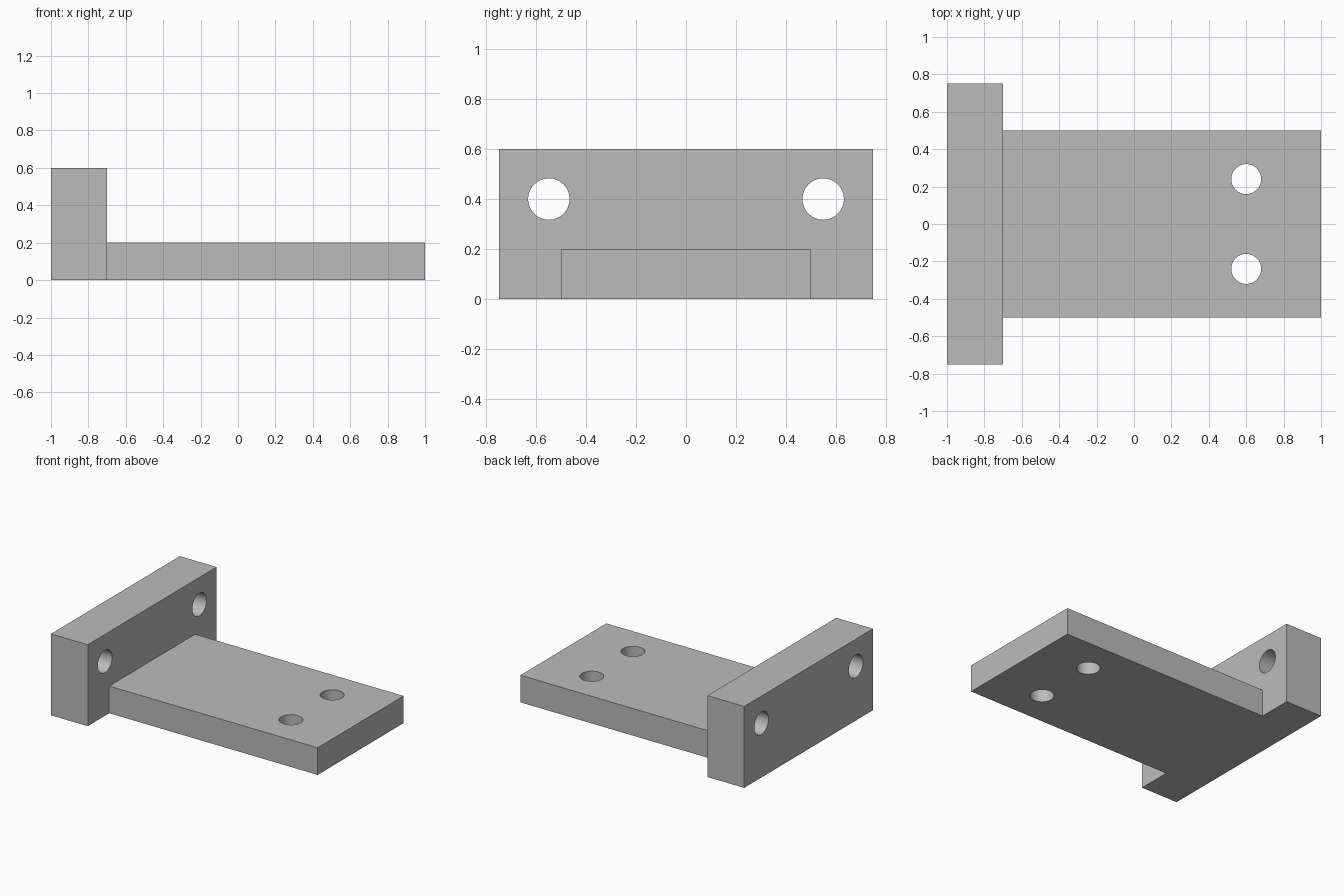
import bpy
import bmesh
import math
from mathutils import Matrix, Vector

cube = bpy.data.objects.get("Cube")
if cube:
    bpy.data.objects.remove(cube, do_unlink=True)

# Single grey material
grey = bpy.data.materials.new("plain_grey")
grey.use_nodes = True
colour = (0.5, 0.5, 0.5, 1.0)
grey.diffuse_color = colour
grey.node_tree.nodes["Principled BSDF"].inputs["Base Color"].default_value = colour

BACK, STEP, END = -1.0, -0.7, 1.0
HALF_UPRIGHT, HALF_BASE = 0.75, 0.5
BASE_H, UPRIGHT_H = 0.2, 0.6


def make_object(name, bm):
    bmesh.ops.recalc_face_normals(bm, faces=bm.faces[:])
    mesh = bpy.data.meshes.new(name)
    bm.to_mesh(mesh)
    bm.free()
    mesh.materials.append(grey)
    obj = bpy.data.objects.new(name, mesh)
    bpy.context.scene.collection.objects.link(obj)
    return obj


def raise_faces(bm, faces, height, keep):
    """Extrude faces upward and return the new caps."""
    new = bmesh.ops.extrude_face_region(bm, geom=faces)["geom"]
    verts = [g for g in new if isinstance(g, bmesh.types.BMVert)]
    bmesh.ops.translate(bm, verts=verts, vec=(0, 0, height))
    if not keep:
        old = [f for f in faces if f.is_valid]
        if old:
            bmesh.ops.delete(bm, geom=old, context="FACES_ONLY")
    return [g for g in new if isinstance(g, bmesh.types.BMFace)]


# T-shaped footprint, raised to the plate height, then the cross bar raised further
bm = bmesh.new()
inner = [bm.verts.new((STEP, y, 0)) for y in (-HALF_BASE, HALF_BASE)]
bar = [bm.verts.new(p + (0,)) for p in ((STEP, HALF_UPRIGHT), (BACK, HALF_UPRIGHT),
                                        (BACK, -HALF_UPRIGHT), (STEP, -HALF_UPRIGHT))]
tip = [bm.verts.new((END, y, 0)) for y in (-HALF_BASE, HALF_BASE)]
footprint = [bm.faces.new(inner + bar),
             bm.faces.new([inner[0], tip[0], tip[1], inner[1]])]
caps = raise_faces(bm, footprint, BASE_H, True)
bar_cap = [f for f in caps if f.calc_center_median().x < STEP]
raise_faces(bm, bar_cap, UPRIGHT_H - BASE_H, False)
bmesh.ops.recalc_face_normals(bm, faces=bm.faces[:])
bmesh.ops.dissolve_limit(bm, angle_limit=math.radians(1),
                         verts=bm.verts[:], edges=bm.edges[:])
bracket = make_object("mounting_bracket", bm)

# Bolt holes: one pair through the plate, one pair through the upright
bm = bmesh.new()
for side in (-1, 1):
    for centre, radius, turn in (
            (Vector((0.6, side * 0.24, 0.1)), 0.08, Matrix()),
            (Vector((-0.85, side * 0.55, 0.4)), 0.083, Matrix.Rotation(math.pi / 2, 4, "Y"))):
        bmesh.ops.create_cone(bm, cap_ends=True, segments=64, radius1=radius, radius2=radius,
                              depth=0.5, matrix=Matrix.Translation(centre) @ turn)
cutter = make_object("hole_cutter", bm)

cut = bracket.modifiers.new("bolt_holes", "BOOLEAN")
cut.operation = "DIFFERENCE"
cut.solver = "EXACT"
cut.object = cutter
bpy.ops.object.select_all(action="DESELECT")
bracket.select_set(True)
bpy.context.view_layer.objects.active = bracket
bpy.ops.object.modifier_apply(modifier=cut.name)
bpy.data.objects.remove(cutter, do_unlink=True)

# Smooth hole walls, crisp edges
bpy.ops.object.shade_smooth_by_angle(angle=math.radians(30))
